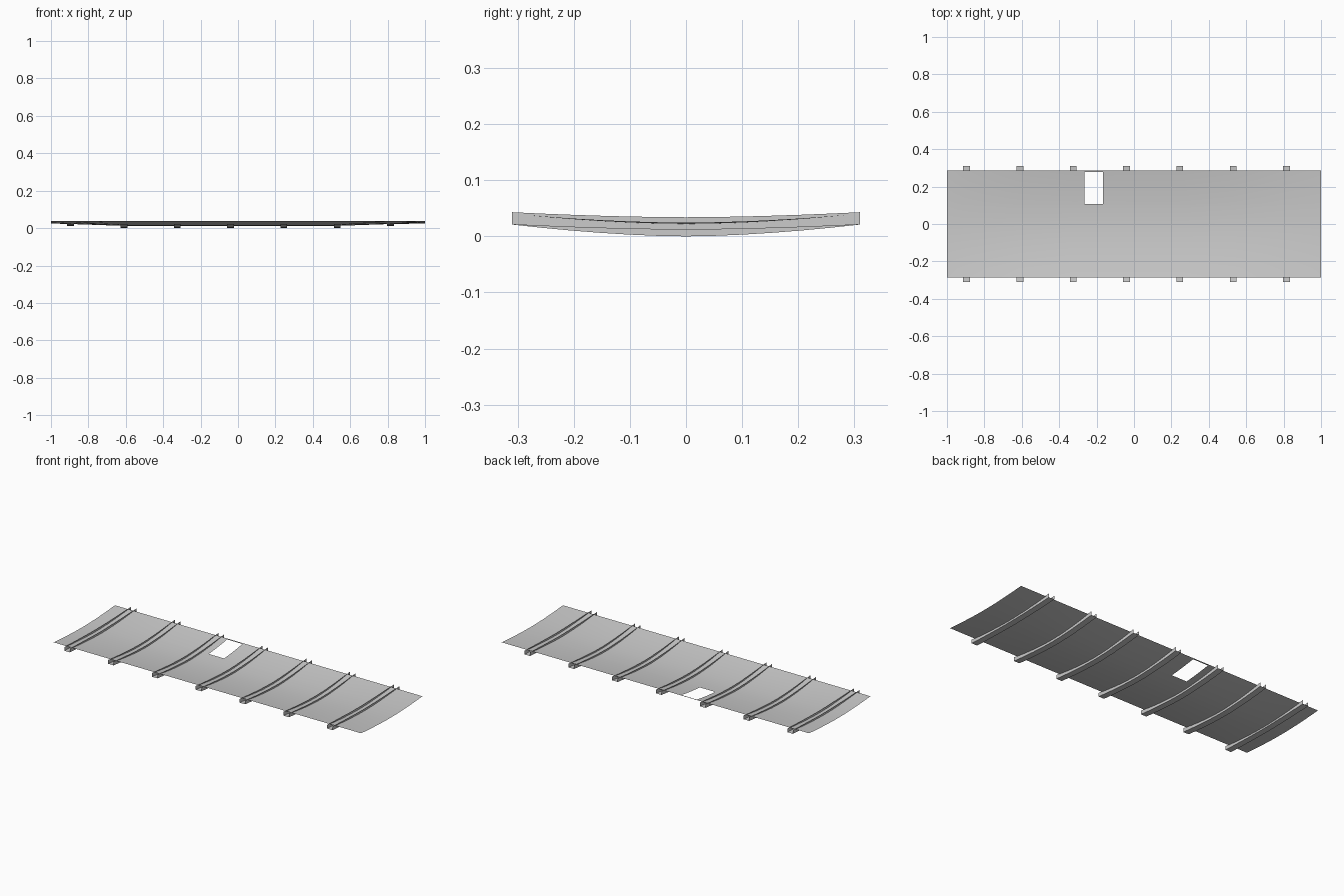
import bpy, bmesh

if "Cube" in bpy.data.objects:
    bpy.data.objects.remove(bpy.data.objects["Cube"])

RIBS = [-0.895 + 0.285 * i for i in range(7)]
HALF_Y, RIB_Y, RIB_W, RIB_H = 0.285, 0.31, 0.036, 0.022
HOLE_X, HOLE_Y = (-0.265, -0.165), (0.107, 0.277)


def make_object(name, bm):
    mesh = bpy.data.meshes.new(name)
    bmesh.ops.recalc_face_normals(bm, faces=bm.faces[:])
    bm.to_mesh(mesh)
    bm.free()
    for p in mesh.polygons:
        p.use_smooth = True
    obj = bpy.data.objects.new(name, mesh)
    bpy.context.collection.objects.link(obj)
    bpy.ops.object.select_all(action='DESELECT')
    obj.select_set(True)
    bpy.context.view_layer.objects.active = obj
    bpy.ops.object.shade_smooth_by_angle()
    return obj


def centre_height(x):
    # lowest point of the sagging sheet, rising towards both ends
    knots = [(-1, 0.0245), (-0.895, 0.022), (-0.61, 0.012),
             (0.53, 0.012), (0.815, 0.022), (1, 0.0245)]
    for (xa, za), (xb, zb) in zip(knots, knots[1:]):
        if x <= xb + 1e-6:
            return za + (zb - za) * (x - xa) / (xb - xa)
    return knots[-1][1]


# Sagging sheet with a rectangular opening
def build_sheet():
    xs = sorted([-1.0, 1.0] + RIBS + list(HOLE_X))
    ys = sorted([HALF_Y * i / 6 for i in range(-6, 7)] + list(HOLE_Y))
    bm = bmesh.new()
    grid = []
    for x in xs:
        c = centre_height(x)
        grid.append([bm.verts.new((x, y, c + (0.038 - c) * (abs(y) / HALF_Y) ** 1.8))
                     for y in ys])
    for i in range(len(xs) - 1):
        for j in range(len(ys) - 1):
            mx, my = (xs[i] + xs[i + 1]) / 2, (ys[j] + ys[j + 1]) / 2
            if HOLE_X[0] < mx < HOLE_X[1] and HOLE_Y[0] < my < HOLE_Y[1]:
                continue
            bm.faces.new((grid[i][j], grid[i + 1][j], grid[i + 1][j + 1], grid[i][j + 1]))
    obj = make_object("sagging_sheet", bm)
    for p in obj.data.polygons:
        if p.normal.z < 0:
            p.flip()


# Curved open-topped channel running across under the sheet
def build_rib(index, x):
    low = 0.012 if index in (0, 6) else 0.0
    w = RIB_W / 2
    section = [(-w, RIB_H), (-w, 0), (w, 0), (w, RIB_H)]
    bm = bmesh.new()
    rows = []
    for k in range(-6, 7):
        t = abs(k) / 6
        z = low + (0.021 - low) * t ** 1.7
        rows.append([bm.verts.new((x + dx, RIB_Y * k / 6, z + dz)) for dx, dz in section])
    for a, b in zip(rows, rows[1:]):
        for s in range(3):
            bm.faces.new((a[s], a[s + 1], b[s + 1], b[s]))
    make_object(f"cross_rib_{index + 1}", bm)


build_sheet()
for i, rib_x in enumerate(RIBS):
    build_rib(i, rib_x)
